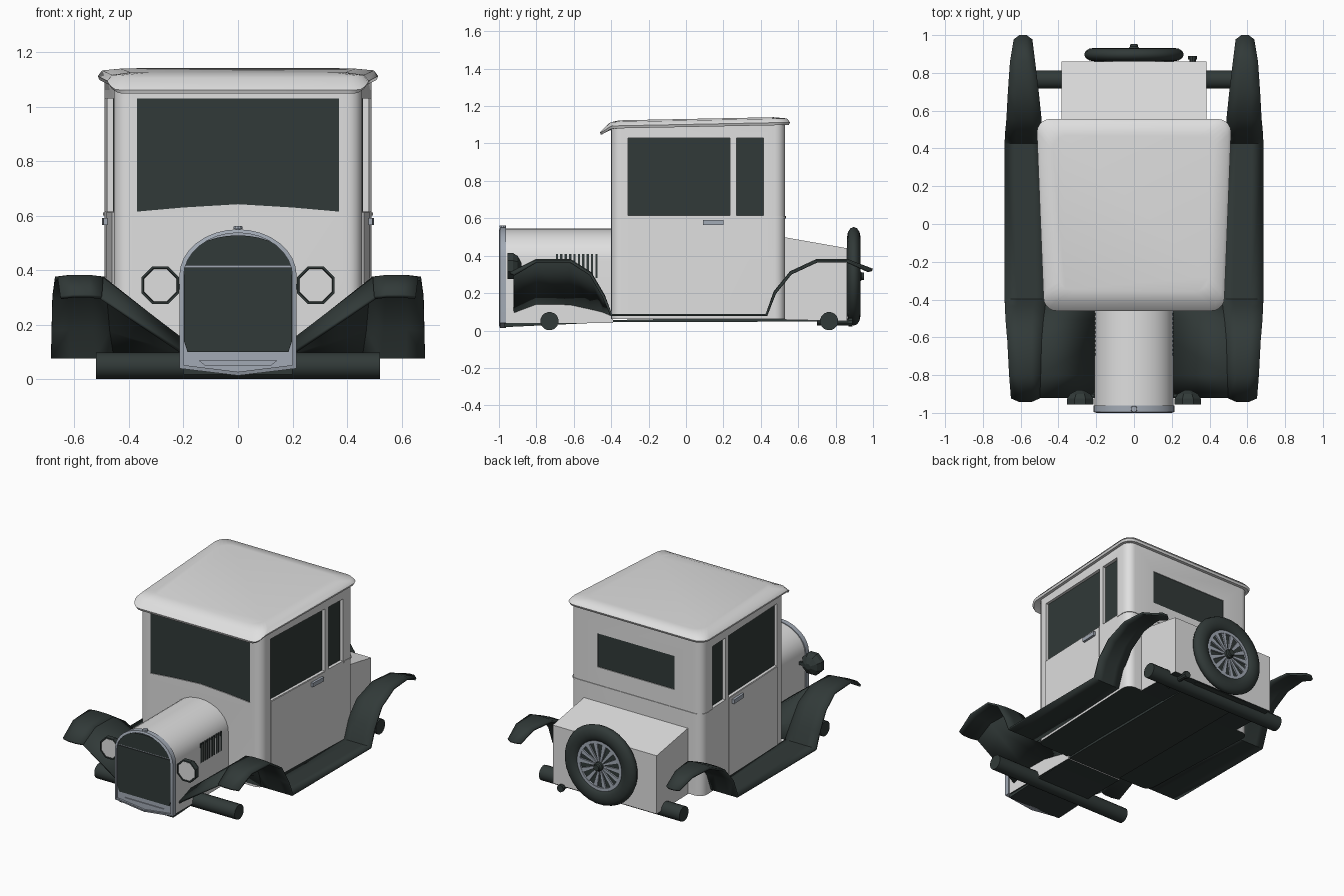
import bpy, bmesh, math
from mathutils import Vector, Matrix

if "Cube" in bpy.data.objects:
    bpy.data.objects.remove(bpy.data.objects["Cube"])


def material(name, rgb):
    m = bpy.data.materials.new(name)
    m.diffuse_color = (*rgb, 1)
    m.use_nodes = True
    m.node_tree.nodes["Principled BSDF"].inputs["Base Color"].default_value = m.diffuse_color
    return m


WHITE = material("body white", (0.74, 0.74, 0.74))
DARK = material("dark green", (0.031, 0.042, 0.040))
METAL = material("grey metal", (0.36, 0.40, 0.46))


def finish(name, bm, mat, mirror=False, smooth=35, under=False):
    bmesh.ops.recalc_face_normals(bm, faces=bm.faces)
    if under:  # dark underside
        for f in bm.faces:
            f.normal_update()
            f.material_index = 1 if f.normal.z < -0.9 else 0
    me = bpy.data.meshes.new(name)
    bm.to_mesh(me)
    bm.free()
    me.materials.append(mat)
    if under:
        me.materials.append(DARK)
    ob = bpy.data.objects.new(name, me)
    bpy.context.collection.objects.link(ob)
    if mirror:
        ob.modifiers.new("mirror", 'MIRROR').use_mirror_merge = False
    if smooth:
        shade(ob, smooth)
    return ob


def shade(ob, angle):
    bpy.ops.object.select_all(action='DESELECT')
    ob.select_set(True)
    bpy.context.view_layer.objects.active = ob
    bpy.ops.object.shade_smooth_by_angle(angle=math.radians(angle))


def loft(name, rings, mat, **kw):
    bm = bmesh.new()
    vs = [[bm.verts.new(p) for p in r] for r in rings]
    n = len(vs[0])
    for a, b in zip(vs, vs[1:]):
        for i in range(n):
            j = (i + 1) % n
            bm.faces.new((a[i], a[j], b[j], b[i]))
    bm.faces.new(vs[0])
    bm.faces.new(vs[-1])
    return finish(name, bm, mat, **kw)


def prism_y(name, pts, y0, y1, mat, **kw):
    return loft(name, [[(x, y, z) for x, z in pts] for y in (y0, y1)], mat, **kw)


def prism_x(name, pts, x0, x1, mat, **kw):
    return loft(name, [[(x, y, z) for y, z in pts] for x in (x0, x1)], mat, **kw)


def side_x(y):
    return 0.455 + 0.0376 * (y + 0.4)


def side_panel(name, pts, d0, d1, mat):
    # prism that follows the slanted cab side
    return loft(name, [[(side_x(y) + d, y, z) for y, z in pts] for d in (d0, d1)],
                mat, mirror=True, smooth=0)


def rect(a0, a1, b0, b1):
    return [(a0, b0), (a1, b0), (a1, b1), (a0, b1)]


def turned(name, profile, centre, n, mat, axis='Y', **kw):
    # profile of (position along axis, radius)
    rings = []
    for d, r in profile:
        ring = []
        for i in range(n):
            a = 2 * math.pi * (i + 0.5) / n
            u, v = r * math.cos(a), r * math.sin(a)
            off = {'X': (d, u, v), 'Y': (u, d, v), 'Z': (u, v, d)}[axis]
            ring.append(Vector(centre) + Vector(off))
        rings.append(ring)
    return loft(name, rings, mat, **kw)


def rrect(hf, hr, yf, yr, r, n=5):
    pts = []
    for k, (cx, cy) in enumerate([(hr - r, yr - r), (r - hr, yr - r), (r - hf, yf + r), (hf - r, yf + r)]):
        for i in range(n + 1):
            a = math.pi / 2 * (k + i / n)
            pts.append((cx + r * math.cos(a), cy + r * math.sin(a)))
    return pts


def roof_z(y):
    return 1.08 + 0.02 * (y + 0.4) - 0.032 * min(1, max(0, (-0.40 - y) / 0.05))


# cab with recessed windows
plan = rrect(0.455, 0.49, -0.40, 0.53, 0.055)
cab = loft("cab", [[(x, y, 0.062) for x, y in plan],
                   [(x, y, 1.085 + 0.02 * (y + 0.4)) for x, y in plan]], WHITE, smooth=0, under=True)
door_glass, rear_side = rect(-0.31, 0.235, 0.615, 1.03), rect(0.27, 0.415, 0.615, 1.03)
shield = [(-0.37, 0.615), (-0.2, 0.63), (0, 0.642), (0.2, 0.63), (0.37, 0.615), (0.37, 1.03), (-0.37, 1.03)]
back_glass = rect(-0.285, 0.285, 0.73, 0.955)
cutters = [side_panel("cutter", door_glass, -0.025, 0.05, WHITE),
           side_panel("cutter", rear_side, -0.025, 0.05, WHITE),
           prism_y("cutter", shield, -0.5, -0.39, WHITE, smooth=0),
           prism_y("cutter", back_glass, 0.52, 0.6, WHITE, smooth=0)]
for c in cutters:
    m = cab.modifiers.new("window", 'BOOLEAN')
    m.object, m.operation, m.solver = c, 'DIFFERENCE', 'EXACT'
    bpy.context.view_layer.objects.active = cab
    bpy.ops.object.modifier_apply(modifier=m.name)
    bpy.data.objects.remove(c)
shade(cab, 30)
side_panel("door_window", door_glass, -0.027, -0.020, DARK)
side_panel("rear_side_window", rear_side, -0.027, -0.020, DARK)
prism_y("windscreen", shield, -0.395, -0.388, DARK, smooth=0)
prism_y("rear_window", back_glass, 0.518, 0.525, DARK, smooth=0)
side_panel("door", rect(-0.31, 0.235, 0.09, 0.612), -0.01, 0.004, WHITE)
side_panel("door_handle", rect(0.09, 0.20, 0.565, 0.592), 0, 0.02, METAL)

# belt moulding around the rear of the cab
belt = [p for p in rrect(0.459, 0.494, -0.40, 0.534, 0.058) if p[1] > 0.4]
belt = [(side_x(0.42) + 0.004, 0.42)] + belt + [(-side_x(0.42) - 0.004, 0.42)]
loft("belt_moulding", [[(x, y, z) for x, y in belt] for z in (0.600, 0.612)], WHITE)

# roof with front visor
rings = []
for d, yf, yr, r, dz in [(-0.01, -0.41, 0.52, 0.05, 0), (0.018, -0.455, 0.55, 0.07, 0),
                         (0.024, -0.46, 0.556, 0.07, 0.014), (0.008, -0.415, 0.54, 0.07, 0.035),
                         (-0.06, -0.36, 0.47, 0.08, 0.043)]:
    rings.append([(x, y, roof_z(y) + dz) for x, y in rrect(0.455 + d, 0.49 + d, yf, yr, r)])
loft("roof", rings, WHITE, smooth=50)


def arch(w, zs, top, bottom, n=16):
    a = [(w * math.cos(math.pi * i / n), zs + (top - zs) * math.sin(math.pi * i / n)) for i in range(n + 1)]
    return a + bottom


# hood and louvres
prism_y("hood", arch(0.208, 0.38, 0.545, [(-0.208, 0.04), (0.208, 0.04)]), -0.966, -0.39, WHITE, under=True)
for i in range(10):
    y = -0.69 + i * 0.0235
    prism_x("louvre", rect(y - 0.006, y + 0.006, 0.28, 0.41), 0.204, 0.211, DARK, mirror=True, smooth=0)

# radiator shell, grilles and cap
shell = arch(0.215, 0.38, 0.55, [(-0.215, 0.04), (0, 0.014), (0.215, 0.04)])
inner = [(x * 0.93, 0.29 + (z - 0.29) * 0.95) for x, z in shell]
loft("radiator_shell", [[(x, y, z) for x, z in o] for o, y in
                        [(shell, -0.962), (shell, -0.995), (inner, -1.0), (inner, -0.988)]], METAL)
prism_y("grille", [(-0.185, 0.10), (0.185, 0.10), (0.198, 0.14), (0.198, 0.41), (-0.198, 0.41), (-0.198, 0.14)],
        -0.994, -0.986, DARK, smooth=0)
prism_y("grille_top", arch(0.196, 0.418, 0.528, []), -0.994, -0.986, DARK, smooth=0)
prism_y("lower_badge_plate", [(-0.12, 0.05), (0.12, 0.05), (0.145, 0.07), (-0.145, 0.07)], -0.994, -0.986, METAL, smooth=0)
turned("radiator_cap", [(0, 0.009), (0.012, 0.009), (0.012, 0.018), (0.022, 0.016)], (0, -0.98, 0.54), 10, METAL, axis='Z')

# headlights
turned("headlight", [(-0.945, 0.064), (-0.955, 0.066), (-0.955, 0.075), (-0.925, 0.075), (-0.90, 0.058), (-0.88, 0.02)],
       (0.285, 0, 0.345), 8, DARK, mirror=True, smooth=0)
turned("headlight_lens", [(-0.953, 0.064), (-0.946, 0.064)], (0.285, 0, 0.345), 8, WHITE, mirror=True, smooth=0)
prism_x("headlight_bracket", rect(-0.915, -0.90, 0.33, 0.35), 0.2, 0.26, DARK, mirror=True, smooth=0)


def sheet(name, rows, thick):
    bm = bmesh.new()
    vs = [[bm.verts.new(p) for p in r] for r in rows]
    for a, b in zip(vs, vs[1:]):
        for i in range(len(a) - 1):
            bm.faces.new((a[i], a[i + 1], b[i + 1], b[i]))
    ob = finish(name, bm, DARK, mirror=True, smooth=40)
    s = ob.modifiers.new("thickness", 'SOLIDIFY')
    s.thickness, s.offset = thick, 0


# wings with running boards: y, z, inner x, outer x
line = [(-0.92, 0.30, 0.50, 0.65), (-0.80, 0.37, 0.495, 0.66), (-0.62, 0.37, 0.49, 0.67), (-0.51, 0.30, 0.48, 0.68),
        (-0.44, 0.18, 0.47, 0.683), (-0.40, 0.083, 0.455, 0.685), (0.43, 0.083, 0.48, 0.685), (0.475, 0.20, 0.485, 0.683),
        (0.56, 0.305, 0.49, 0.675), (0.70, 0.37, 0.505, 0.667), (0.86, 0.37, 0.525, 0.655), (0.975, 0.318, 0.54, 0.635)]
rows = []
for k, (y, z, xi, xo) in enumerate(line):
    end = -0.02 if k == 0 else 0.022 if k == len(line) - 1 else 0
    crown = 0 if k in (5, 6) else 0.006
    rows.append([(xi + (xo - xi) * t, y + end * m, z + crown * m) for t, m in ((0, 0), (0.3, 1), (0.7, 1), (1, 0))])
sheet("wing_and_running_board", rows, 0.014)

# aprons sloping from the front wings to the hood
sheet("front_apron", [[(xi + 0.004, y, z), (0.205, y, zi)] for (y, z, xi, xo), zi in
                      zip(line, (0.10, 0.145, 0.142, 0.118, 0.10, 0.083))], 0.012)

# rear trunk and chassis
prism_x("trunk", [(0.52, 0.058), (0.86, 0.05), (0.86, 0.44), (0.52, 0.50)], -0.385, 0.385, WHITE, smooth=0, under=True)
prism_x("chassis", [(-0.97, 0.018), (-0.40, 0.045), (0.85, 0.048), (0.85, 0.08), (-0.97, 0.045)], -0.2, 0.2, DARK, smooth=0)

# axles and exhaust
for name, y in (("front_axle", -0.73), ("rear_axle", 0.765)):
    turned(name, [(-0.52, 0.049), (0.52, 0.049)], (0, y, 0.05), 16, DARK, axis='X')
turned("exhaust", [(0.70, 0.018), (0.87, 0.018), (0.87, 0.024), (0.89, 0.024)], (0.31, 0, 0.045), 10, DARK)

# spare wheel on the trunk
C = (0, 0.897, 0.29)
tyre = [(0.036 * math.sin(a), 0.21 - 0.055 * math.cos(a)) for a in [math.pi * 2 * i / 12 for i in range(13)]]
turned("spare_tyre", tyre, C, 32, DARK, smooth=50)
turned("spare_backing", [(-0.03, 0.17), (0.008, 0.17)], C, 32, DARK)
turned("spare_rim", [(0.005, 0.145), (0.02, 0.145), (0.02, 0.17), (0.005, 0.17)], C, 32, METAL)
for i in range(14):
    sp = loft("spare_spoke", [[(r, y, h * w) for y, h in ((0.004, -1), (0.004, 1), (0.018, 1), (0.018, -1))]
                              for r, w in ((0.02, 0.005), (0.15, 0.015))], METAL, smooth=0)
    sp.matrix_world = Matrix.Translation(C) @ Matrix.Rotation(2 * math.pi * i / 14, 4, 'Y')
turned("spare_hub", [(0, 0.03), (0.035, 0.03), (0.042, 0.022), (0.055, 0.02)], C, 12, DARK)
